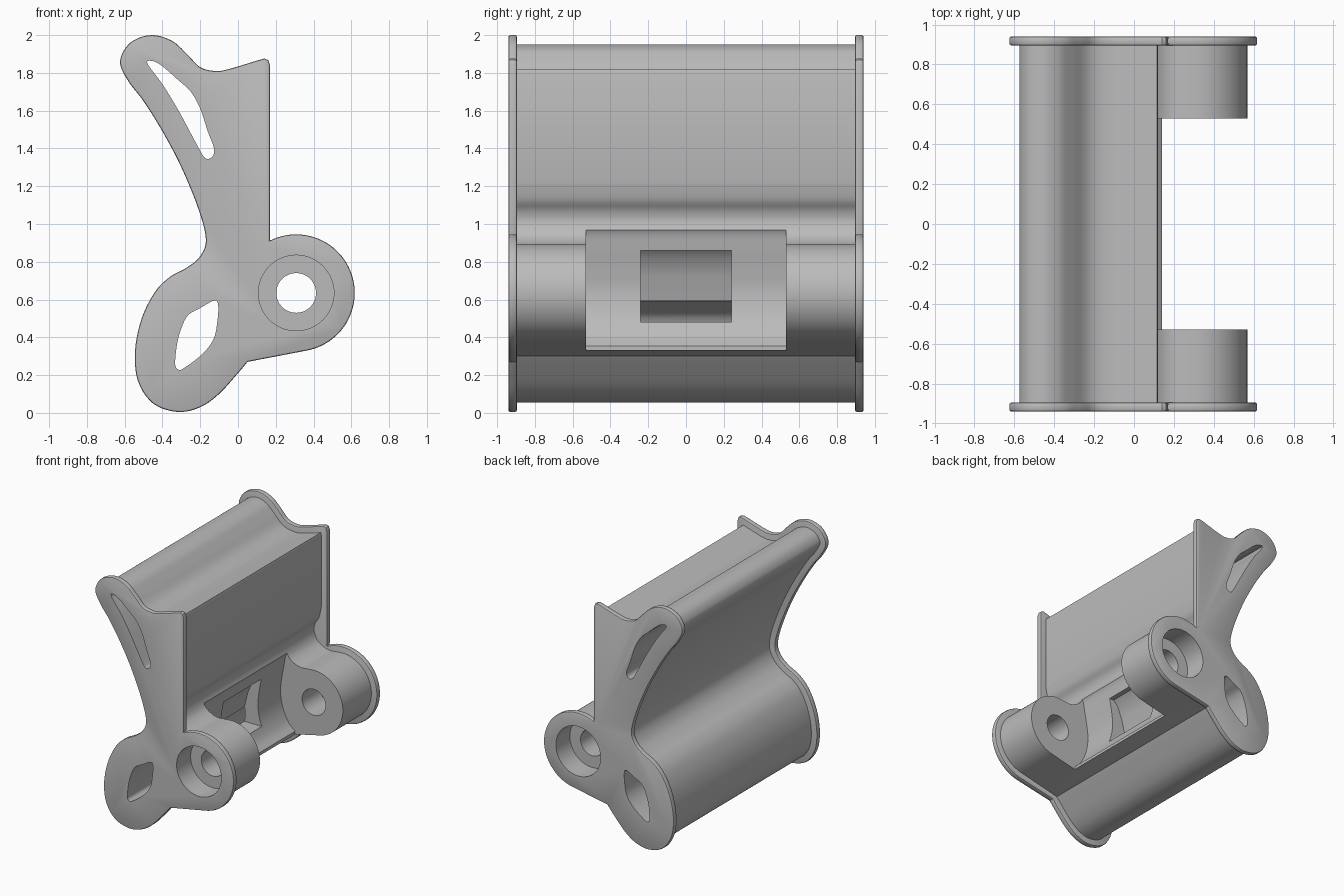
import bpy
import bmesh
from math import cos, sin, radians
from mathutils import Vector

cube = bpy.data.objects.get("Cube")
if cube:
    bpy.data.objects.remove(cube, do_unlink=True)

grey = bpy.data.materials.new("plain grey")
grey.use_nodes = True
colour = (0.5, 0.5, 0.5, 1)
grey.diffuse_color = colour
grey.node_tree.nodes["Principled BSDF"].inputs["Base Color"].default_value = colour

PIVOT = Vector((0.308, 0.635))
RIM = 0.05
PLATE_IN, PLATE_OUT = 0.895, 0.94


def spline(points, closed=False, steps=5):
    """Smooth curve through the given x, z points."""
    pts = [Vector(p) for p in points]
    count = len(pts)

    def at(i):
        return pts[i % count] if closed else pts[max(0, min(count - 1, i))]

    result = []
    for i in range(count if closed else count - 1):
        a, b, c, d = at(i - 1), at(i), at(i + 1), at(i + 2)
        for s in range(steps):
            t = s / steps
            result.append((b * 2 + (c - a) * t + (a * 2 - b * 5 + c * 4 - d) * t ** 2
                           + (b * 3 - a - c * 3 + d) * t ** 3) / 2)
    if not closed:
        result.append(pts[-1])
    return result


def inset(path, distance):
    """Move an open path towards its left side."""
    result = []
    for i, p in enumerate(path):
        along = (path[min(i + 1, len(path) - 1)] - path[max(i - 1, 0)]).normalized()
        result.append(p + Vector((-along.y, along.x)) * distance)
    return result


def arc(radius, start, end, steps=48):
    angles = [radians(start + (end - start) * i / steps) for i in range(steps + 1)]
    return [PIVOT + Vector((cos(a), sin(a))) * radius for a in angles]


def prism(name, outline, y_start, y_end):
    """Extrude an x, z outline along y."""
    bm = bmesh.new()
    face = bm.faces.new([bm.verts.new((p[0], y_start, p[1])) for p in outline])
    sweep = bmesh.ops.extrude_face_region(bm, geom=[face])
    moved = [v for v in sweep["geom"] if isinstance(v, bmesh.types.BMVert)]
    bmesh.ops.translate(bm, verts=moved, vec=(0, y_end - y_start, 0))
    bmesh.ops.recalc_face_normals(bm, faces=bm.faces)
    mesh = bpy.data.meshes.new(name)
    bm.to_mesh(mesh)
    bm.free()
    mesh.materials.append(grey)
    obj = bpy.data.objects.new(name, mesh)
    bpy.context.collection.objects.link(obj)
    return obj


def finish(obj, cutters, bevel=0):
    """Round the rim, cut the openings, bake and shade."""
    if bevel:
        mod = obj.modifiers.new("rounded rim", "BEVEL")
        mod.width = bevel
        mod.segments = 2
        mod.limit_method = "ANGLE"
        mod.angle_limit = radians(50)
    for cutter in cutters:
        mod = obj.modifiers.new("opening", "BOOLEAN")
        mod.operation = "DIFFERENCE"
        mod.solver = "EXACT"
        mod.object = cutter
    bpy.context.view_layer.update()
    graph = bpy.context.evaluated_depsgraph_get()
    baked = bpy.data.meshes.new_from_object(obj.evaluated_get(graph))
    obj.modifiers.clear()
    obj.data = baked
    bpy.ops.object.select_all(action="DESELECT")
    obj.select_set(True)
    bpy.context.view_layer.objects.active = obj
    bpy.ops.object.shade_smooth_by_angle(angle=radians(32))


# Shared outline: upper lobe, waist and lower lobe
lobes = spline([
    (0.1, 1.865), (-0.05, 1.82), (-0.12, 1.81), (-0.2, 1.83), (-0.27, 1.9),
    (-0.35, 1.97), (-0.46, 2), (-0.57, 1.96), (-0.625, 1.86), (-0.58, 1.755),
    (-0.5, 1.65), (-0.4, 1.49), (-0.3, 1.3), (-0.21, 1.08), (-0.17, 0.92),
    (-0.2, 0.83), (-0.27, 0.77), (-0.36, 0.72), (-0.44, 0.64), (-0.51, 0.5),
    (-0.545, 0.33), (-0.53, 0.17), (-0.45, 0.05), (-0.32, 0.005), (-0.2, 0.03),
    (-0.1, 0.1), (0, 0.21), (0.05, 0.27)])

# End plate outline
plate_outline = (lobes + arc(0.31, -80, 117)
                 + [(0.17, 0.93), (0.17, 1.84), (0.16, 1.868), (0.14, 1.876)])

# Body outline: inset lobes, boss, undercut above it and flat wall
undercut = spline([(0.25, 0.89), (0.19, 0.886), (0.13, 0.905), (0.08, 0.945),
                   (0.055, 1.01), (0.065, 1.07), (0.1, 1.13), (0.12, 1.22)])
body_outline = inset(lobes, RIM) + arc(0.26, -80, 88) + undercut + [(0.12, 1.8)]

# Slots running the whole length
upper_slot = prism("upper_slot_cutter", spline([
    (-0.48, 1.85), (-0.45, 1.862), (-0.4, 1.835), (-0.32, 1.765), (-0.25, 1.7),
    (-0.2, 1.61), (-0.16, 1.49), (-0.127, 1.4), (-0.135, 1.357), (-0.165, 1.345),
    (-0.19, 1.37), (-0.25, 1.48), (-0.32, 1.61), (-0.4, 1.74)], True), -1, 1)
lower_slot = prism("lower_slot_cutter", spline([
    (-0.125, 0.595), (-0.105, 0.57), (-0.11, 0.48), (-0.13, 0.39), (-0.19, 0.31),
    (-0.29, 0.235), (-0.32, 0.232), (-0.333, 0.27), (-0.315, 0.4), (-0.27, 0.51),
    (-0.2, 0.555)], True), -1, 1)

# Pivot hole with a wider recess at both ends
hole = prism("pivot_hole_cutter", arc(0.105, 0, 355, 71), -1, 1)
recesses = [prism("pivot_recess_cutter", arc(0.2, 0, 355, 71), side * 0.76, side)
            for side in (-1, 1)]

# Gap between the bosses, hollowed around the pivot axis
gap = prism("gap_cutter", spline([
    (0.09, 1), (0.058, 0.95), (0.04, 0.86), (0.02, 0.75), (0.01, 0.64),
    (0.03, 0.52), (0.08, 0.415), (0.14, 0.355)]) + [(0.145, 0.2), (0.8, 0.2), (0.8, 1)],
    -0.53, 0.53)

# Window in the gap, opening into the lower slot
window = prism("window_cutter", [
    (0.3, 0.86), (0, 0.86), (-0.04, 0.82), (-0.08, 0.72), (-0.11, 0.6),
    (-0.15, 0.48), (0.3, 0.48)], -0.24, 0.24)

shared = [upper_slot, lower_slot, hole] + recesses
body = prism("body", body_outline, -0.9, 0.9)
finish(body, [gap, window] + shared)

for plate_name, side in (("front_plate", -1), ("back_plate", 1)):
    plate = prism(plate_name, plate_outline, side * PLATE_IN, side * PLATE_OUT)
    finish(plate, shared, bevel=0.01)

for cutter in shared + [gap, window]:
    bpy.data.objects.remove(cutter, do_unlink=True)
